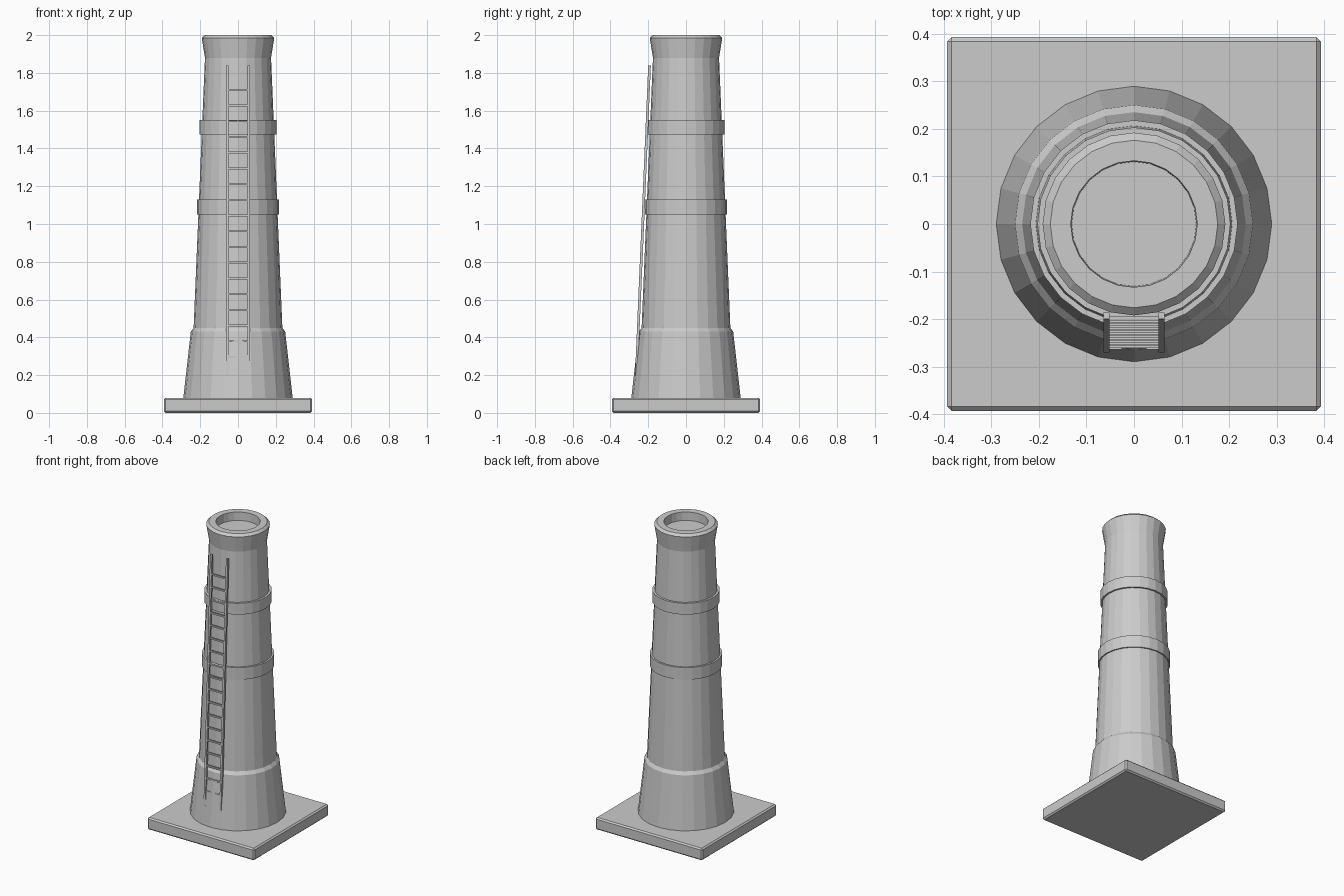
import bpy, bmesh
from math import cos, sin, pi
from mathutils import Vector, Matrix

cube = bpy.data.objects.get("Cube")
if cube:
    bpy.data.objects.remove(cube, do_unlink=True)

# Single flat colour
grey = bpy.data.materials.new("light grey")
grey.use_nodes = True
COLOUR = (0.6, 0.6, 0.6, 1)
grey.diffuse_color = COLOUR
grey.node_tree.nodes["Principled BSDF"].inputs["Base Color"].default_value = COLOUR

SIDES = 24


def finish(name, bm):
    bmesh.ops.recalc_face_normals(bm, faces=bm.faces)
    mesh = bpy.data.meshes.new(name)
    bm.to_mesh(mesh)
    bm.free()
    mesh.materials.append(grey)
    obj = bpy.data.objects.new(name, mesh)
    bpy.context.collection.objects.link(obj)
    return obj


def lathe(name, profile, closed=False):
    """Revolve (radius, z) points; open profiles get end caps."""
    bm = bmesh.new()
    rings = [[bm.verts.new((r * cos(2 * pi * i / SIDES), r * sin(2 * pi * i / SIDES), z))
              for i in range(SIDES)] for r, z in profile]
    pairs = list(zip(rings, rings[1:]))
    if closed:
        pairs.append((rings[-1], rings[0]))
    else:
        bm.faces.new(rings[0])
        bm.faces.new(rings[-1])
    for a, b in pairs:
        for i in range(SIDES):
            j = (i + 1) % SIDES
            bm.faces.new((a[i], a[j], b[j], b[i]))
    return finish(name, bm)


def add_bar(bm, start, end, width, depth):
    """Square bar from start to end, lying in a plane of constant x or z."""
    start, end = Vector(start), Vector(end)
    along = (end - start).normalized()
    side = Vector((1, 0, 0)) if abs(along.x) < 0.5 else Vector((0, 0, 1))
    out = along.cross(side)
    matrix = Matrix((side * width, out * depth, end - start)).transposed().to_4x4()
    matrix.translation = (start + end) / 2
    bmesh.ops.create_cube(bm, size=1, matrix=matrix)


# Square plinth with softened edges
bm = bmesh.new()
bmesh.ops.create_cube(bm, size=1, matrix=Matrix.Translation((0, 0, 0.04))
                      @ Matrix.Diagonal((0.785, 0.785, 0.08, 1)))
bmesh.ops.bevel(bm, geom=bm.edges[:], offset=0.009, segments=1, affect='EDGES')
finish("plinth", bm)

# Tapered stack with flared foot, flared lip and recessed mouth
lathe("chimney_stack", [
    (0.29, 0.075), (0.25, 0.43), (0.235, 0.45), (0.175, 1.88),
    (0.192, 1.985), (0.176, 2.0), (0.133, 2.0), (0.131, 1.945)])

# Two reinforcing bands
for name, radius, low, high in (("lower_band", 0.218, 1.05, 1.13),
                                ("upper_band", 0.203, 1.475, 1.55)):
    lathe(name, [(radius, low), (radius, high),
                 (radius - 0.03, high), (radius - 0.03, low)], closed=True)

# Ladder leaning along the stack
LOW, HIGH = 0.2, 1.84


def ladder_y(z):
    return -0.263 + 0.07 * (z - LOW) / (HIGH - LOW)


bm = bmesh.new()
for x in (-0.058, 0.058):
    add_bar(bm, (x, ladder_y(LOW), LOW), (x, ladder_y(HIGH), HIGH), 0.013, 0.014)
finish("ladder_rails", bm)

bm = bmesh.new()
for i in range(18):
    z = 0.296 + i * 0.0832
    add_bar(bm, (-0.056, ladder_y(z), z), (0.056, ladder_y(z), z), 0.01, 0.01)
finish("ladder_rungs", bm)
